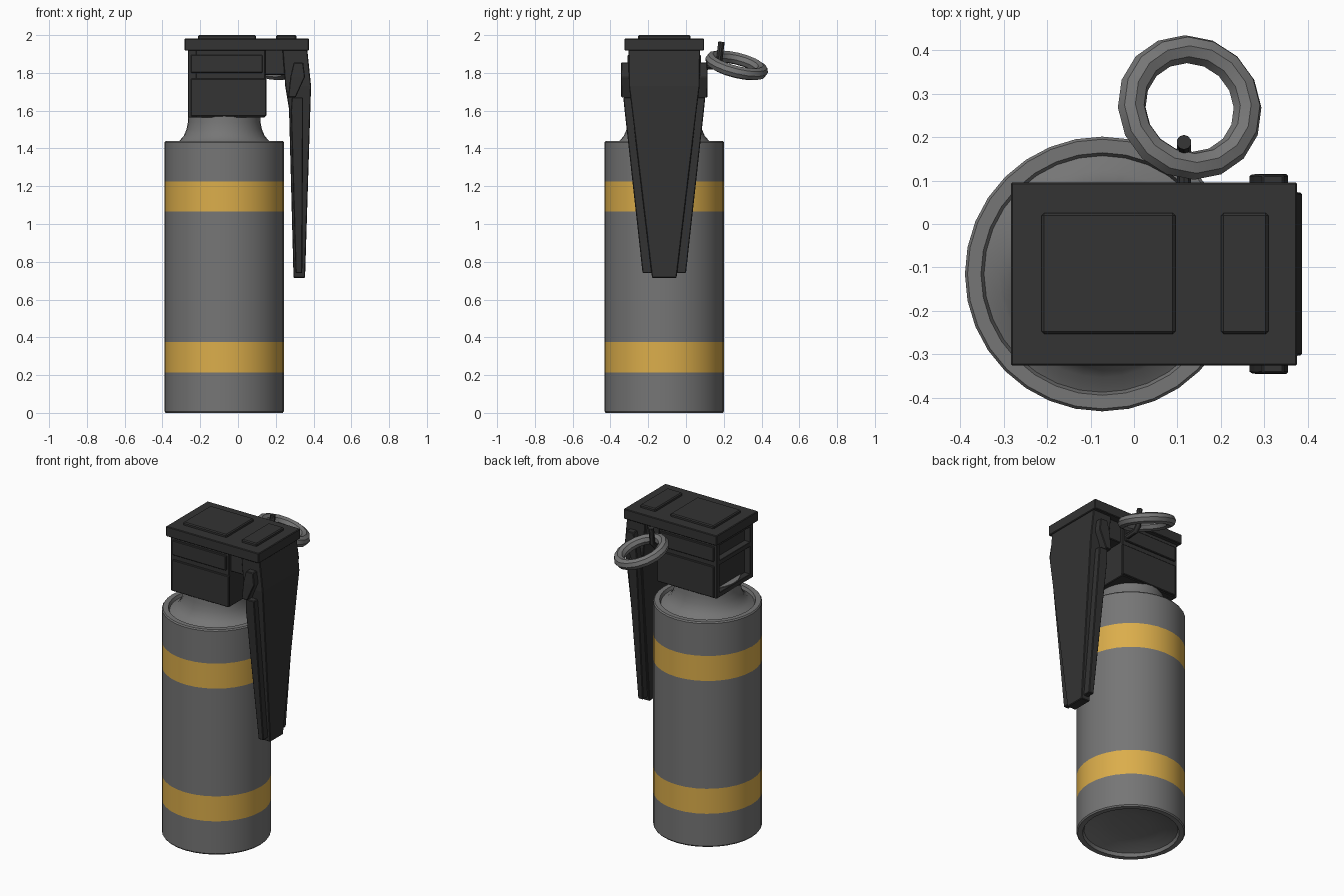
import bpy, bmesh, math
from mathutils import Vector

if "Cube" in bpy.data.objects:
    bpy.data.objects.remove(bpy.data.objects["Cube"])

CX, CY = -0.073, -0.115   # body axis


def material(name, rgb):
    m = bpy.data.materials.new(name)
    m.diffuse_color = (*rgb, 1)
    m.use_nodes = True
    m.node_tree.nodes["Principled BSDF"].inputs["Base Color"].default_value = m.diffuse_color
    return m


GREY = material("body grey", (0.18, 0.18, 0.18))
YELLOW = material("band yellow", (0.71, 0.42, 0.07))
DARK = material("dark plastic", (0.033, 0.033, 0.033))


def finish(name, bm, mats, bevel=0, smooth=False):
    bmesh.ops.recalc_face_normals(bm, faces=bm.faces)
    me = bpy.data.meshes.new(name)
    bm.to_mesh(me)
    bm.free()
    ob = bpy.data.objects.new(name, me)
    bpy.context.collection.objects.link(ob)
    for m in mats:
        me.materials.append(m)
    if bevel:
        mod = ob.modifiers.new("bevel", 'BEVEL')
        mod.width = bevel
        mod.segments = 1
    if smooth:
        bpy.ops.object.select_all(action='DESELECT')
        ob.select_set(True)
        bpy.context.view_layer.objects.active = ob
        bpy.ops.object.shade_smooth_by_angle(angle=math.radians(35))
    return ob


def box(name, x, y, z, bevel=0.004):
    bm = bmesh.new()
    bmesh.ops.create_cube(bm, size=1)
    for v in bm.verts:
        v.co = [(r[0] + r[1]) / 2 + c * (r[1] - r[0]) for r, c in zip((x, y, z), v.co)]
    return finish(name, bm, [DARK], bevel)


def loft(name, sections, bevel=0.004):
    """Stack of rectangles (z, x0, x1, half_width) centred on the body axis in y."""
    bm = bmesh.new()
    rings = [[bm.verts.new((x, CY + s * hw, z)) for x, s in ((x0, -1), (x1, -1), (x1, 1), (x0, 1))]
             for z, x0, x1, hw in sections]
    for a, b in zip(rings, rings[1:]):
        for i in range(4):
            j = (i + 1) % 4
            bm.faces.new((a[i], a[j], b[j], b[i]))
    bm.faces.new(rings[0])
    bm.faces.new(rings[-1])
    return finish(name, bm, [DARK], bevel)


def tube(name, path, radius, n, mat, closed=False):
    """Sweep an n-sided circle along a path of points."""
    bm = bmesh.new()
    rings = []
    k = len(path)
    for i, p in enumerate(path):
        if closed:
            t = path[(i + 1) % k] - path[i - 1]
        else:
            t = path[min(i + 1, k - 1)] - path[max(i - 1, 0)]
        t.normalize()
        u = t.cross(Vector((0.27, 0.25, 1)) if closed else Vector((1, 0, 0))).normalized()
        w = t.cross(u)
        rings.append([bm.verts.new(p + radius * (u * math.cos(a) + w * math.sin(a)))
                      for a in [math.tau * q / n for q in range(n)]])
    for i in range(k if closed else k - 1):
        a, b = rings[i], rings[(i + 1) % k]
        for q in range(n):
            r = (q + 1) % n
            bm.faces.new((a[q], a[r], b[r], b[q]))
    if not closed:
        bm.faces.new(rings[0])
        bm.faces.new(rings[-1])
    return finish(name, bm, [mat], smooth=True)


# Canister: lathed profile with recessed base, rim groove and flared neck
R = 0.316
profile = [(0, 0.06), (0.12, 0.055), (0.2, 0.045), (0.272, 0.02), (0.28, 0), (R - 0.006, 0), (R, 0.008),
           (R, 0.215), (R, 0.375), (R, 1.065), (R, 1.225), (R, 1.432), (R - 0.006, 1.44),
           (0.279, 1.44), (0.272, 1.42), (0.238, 1.44), (0.215, 1.465), (0.2, 1.5), (0.192, 1.54),
           (0.19, 1.6), (0, 1.6)]
bm = bmesh.new()
vs = [bm.verts.new((CX + r, CY, z)) for r, z in profile]
es = [bm.edges.new(p) for p in zip(vs, vs[1:])]
bmesh.ops.spin(bm, geom=vs + es, cent=(CX, CY, 0), axis=(0, 0, 1), angle=math.tau, steps=32)
bmesh.ops.remove_doubles(bm, verts=bm.verts, dist=1e-4)
for f in bm.faces:
    c = f.calc_center_median()
    outer = math.hypot(c.x - CX, c.y - CY) > 0.3
    if outer and (0.215 < c.z < 0.375 or 1.065 < c.z < 1.225):
        f.material_index = 1
finish("canister", bm, [GREY, YELLOW], smooth=True)

# Fuze head: core, with framed openings on the left end
Y0, Y1 = CY - 0.184, CY + 0.184
box("head_core", (-0.225, 0.145), (Y0, Y1), (1.565, 1.93))
for i, (z0, z1) in enumerate(((1.565, 1.595), (1.77, 1.80), (1.895, 1.93))):
    box(f"head_crossbar_{i}", (-0.265, -0.22), (Y0, Y1), (z0, z1), 0.002)
for s in (-1, 1):
    ys = sorted((CY + s * 0.155, CY + s * 0.184))
    box("head_side_post", (-0.265, -0.22), ys, (1.565, 1.93), 0.002)
    # raised panels on both long sides
    yp = sorted((CY + s * 0.175, CY + s * 0.194))
    box("head_upper_panel", (-0.25, 0.13), yp, (1.80, 1.895))
    box("head_lower_panel", (-0.25, 0.15), yp, (1.57, 1.77))

# Cap and its two raised plates
box("cap", (-0.283, 0.375), (-0.326, 0.096), (1.918, 1.982))
for name, x in (("cap_plate_large", (-0.213, 0.095)), ("cap_plate_small", (0.2, 0.309))):
    box(name, x, (-0.253, 0.025), (1.97, 2.0), 0.006)

# Safety lever: arm, tapering blade, side flanges and hinge lugs
loft("lever_arm", [(1.93, 0.13, 0.36, 0.165), (1.79, 0.13, 0.30, 0.165)])
loft("lever_blade", [(1.93, 0.235, 0.366, 0.19), (1.73, 0.25, 0.387, 0.187),
                     (1.61, 0.27, 0.383, 0.172), (0.715, 0.294, 0.355, 0.065)])
loft("lever_flanges", [(1.67, 0.285, 0.345, 0.217), (1.60, 0.28, 0.345, 0.21),
                       (0.74, 0.305, 0.34, 0.115)])
loft("lever_lugs", [(1.855, 0.295, 0.345, 0.228), (1.78, 0.277, 0.355, 0.23),
                    (1.67, 0.265, 0.305, 0.228)])

# Pull ring (tilted) and its pin
centre = Vector((0.128, 0.268, 1.84))
normal = Vector((0.27, 0.25, 1)).normalized()
e1 = normal.cross(Vector((0, 1, 0))).normalized()
e2 = normal.cross(e1)
circle = [centre + 0.138 * (e1 * math.cos(a) + e2 * math.sin(a))
          for a in [math.tau * i / 16 for i in range(16)]]
tube("pull_ring", circle, 0.033, 8, GREY, closed=True)
tube("pin", [Vector((0.115, y, z)) for y, z in ((0.04, 1.83), (0.15, 1.835), (0.175, 1.86), (0.188, 1.965))],
     0.017, 10, DARK)
